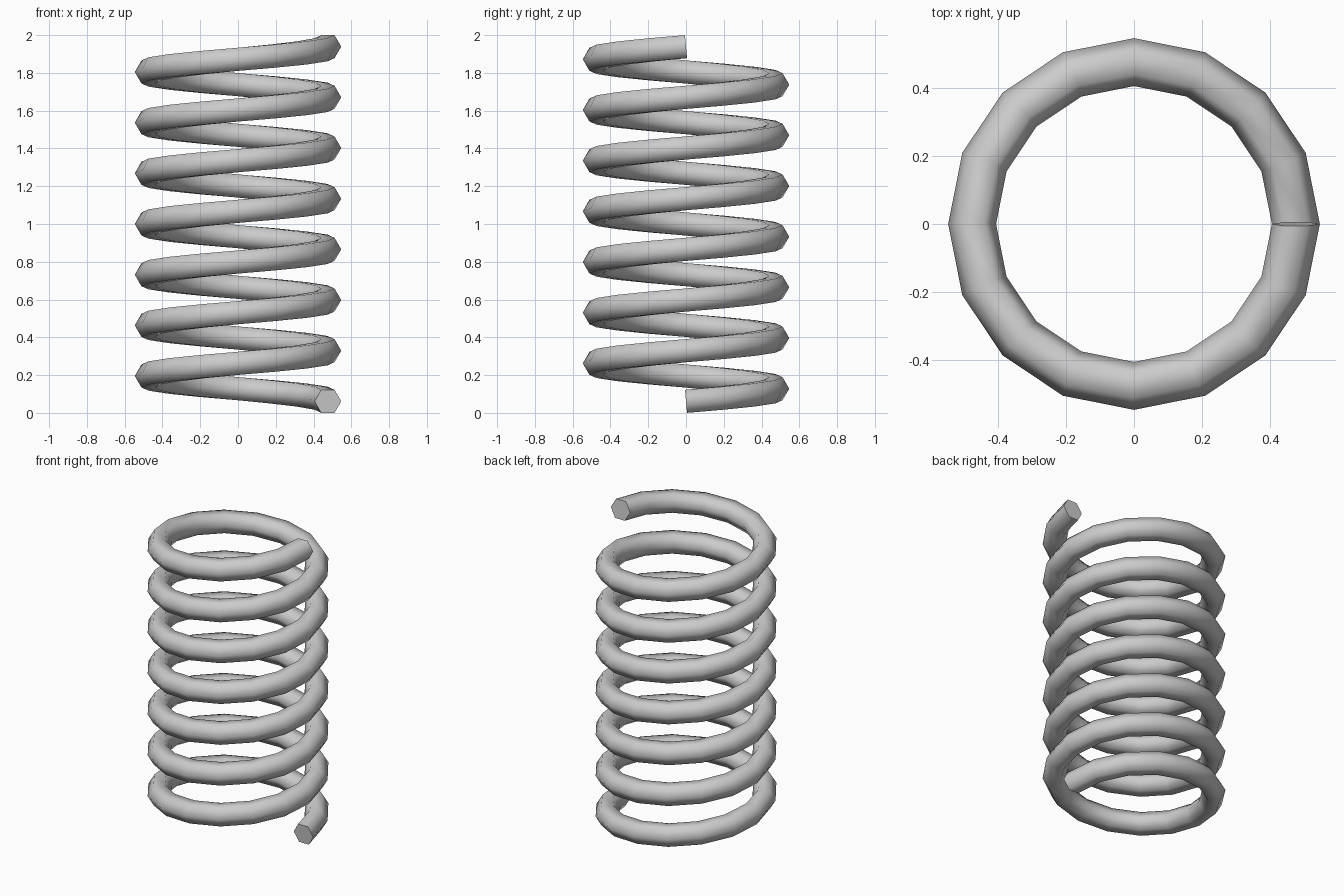
import bpy, bmesh
from math import sin, cos, pi, radians, sqrt
from mathutils import Vector

if "Cube" in bpy.data.objects:
    bpy.data.objects.remove(bpy.data.objects["Cube"])

COIL_R, WIRE_R = 0.476, 0.0705
TURNS, STEPS, SIDES = 7, 16, 6
HEIGHT = 2.0

# Coil rise, leaving room for half the wire thickness at each end
half = WIRE_R * sin(pi / 3)
pitch = (HEIGHT - 2 * half) / TURNS
slope = pitch / (2 * pi * COIL_R)

# Hexagonal wire section swept along the helix, square to its direction
bm = bmesh.new()
rings = []
for i in range(TURNS * STEPS + 1):
    a = 2 * pi * i / STEPS
    out = Vector((cos(a), sin(a), 0))
    along = Vector((-sin(a), cos(a), slope)).normalized()
    up = out.cross(along)
    centre = out * COIL_R + Vector((0, 0, half + pitch * i / STEPS))
    rings.append([bm.verts.new(centre + WIRE_R * (out * cos(2 * pi * k / SIDES) + up * sin(2 * pi * k / SIDES)))
                  for k in range(SIDES)])

# Wire skin
for r0, r1 in zip(rings, rings[1:]):
    for k in range(SIDES):
        n = (k + 1) % SIDES
        bm.faces.new((r0[k], r0[n], r1[n], r1[k]))

# Cut ends
bm.faces.new(rings[0])
bm.faces.new(rings[-1])
bmesh.ops.recalc_face_normals(bm, faces=bm.faces[:])

mesh = bpy.data.meshes.new("coil_spring")
bm.to_mesh(mesh)
bm.free()
spring = bpy.data.objects.new("coil_spring", mesh)
bpy.context.collection.objects.link(spring)

# Smooth wire with crisp end caps
bpy.context.view_layer.objects.active = spring
spring.select_set(True)
bpy.ops.object.shade_smooth_by_angle(angle=radians(75))
